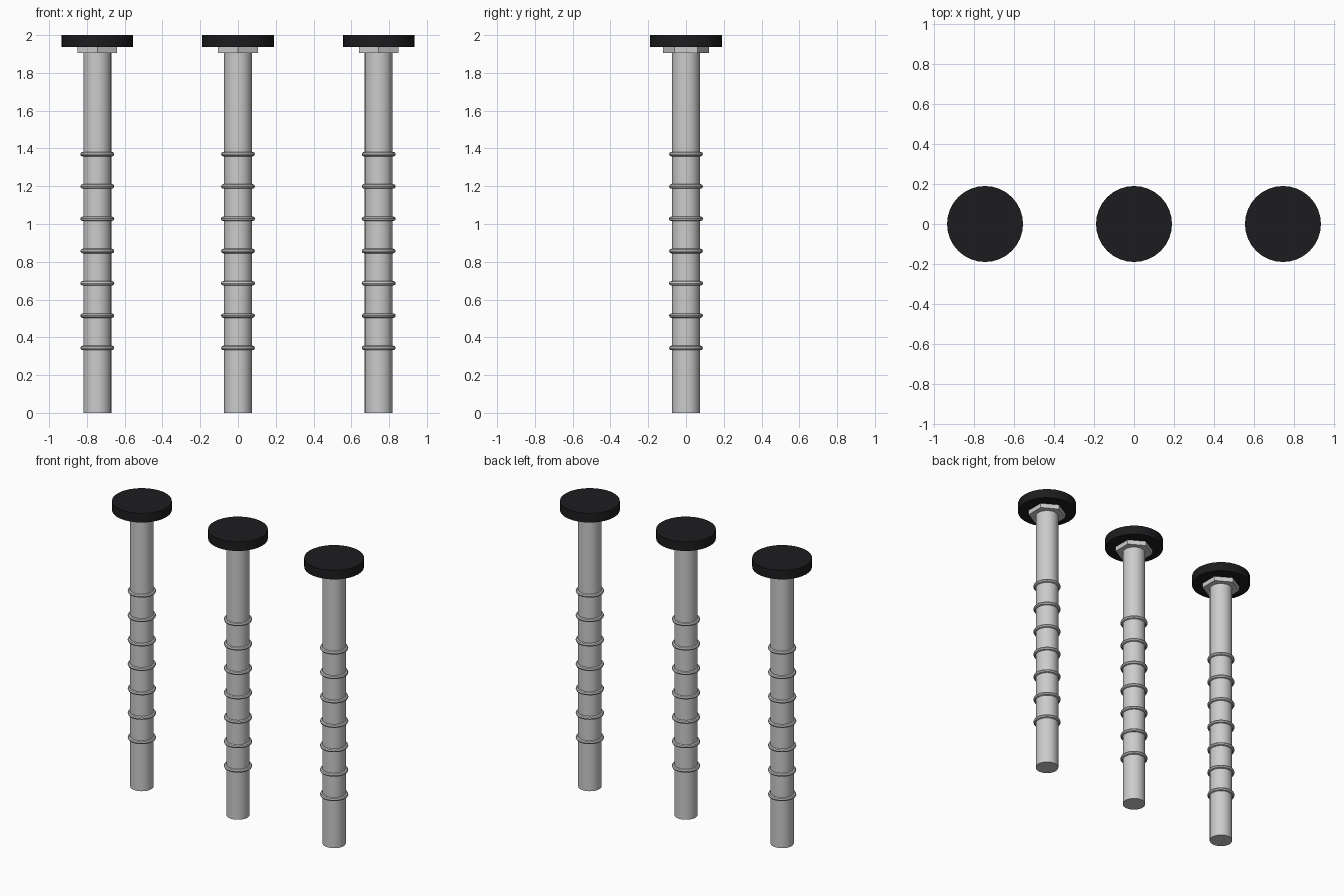
import bpy
from math import radians

if "Cube" in bpy.data.objects:
    bpy.data.objects.remove(bpy.data.objects["Cube"])

black = bpy.data.materials.new("black_rubber")
black.diffuse_color = (0.012, 0.012, 0.014, 1)
black.use_nodes = True
black.node_tree.nodes["Principled BSDF"].inputs["Base Color"].default_value = black.diffuse_color


def finish(name, mat=None, smooth=True):
    ob = bpy.context.object
    ob.name = name
    if mat:
        ob.data.materials.append(mat)
    if smooth:
        bpy.ops.object.shade_smooth_by_angle(angle=radians(35))
    return ob


def cylinder(name, x, z0, z1, radius, sides=32, mat=None, smooth=True):
    bpy.ops.mesh.primitive_cylinder_add(
        vertices=sides, radius=radius, depth=z1 - z0, location=(x, 0, (z0 + z1) / 2))
    return finish(name, mat, smooth)


for side, x in (("left", -0.745), ("middle", 0.0), ("right", 0.745)):
    # Plain shaft
    cylinder(f"{side}_shaft", x, 0, 1.92, 0.074)
    # Hexagonal nut with corners facing front and back
    cylinder(f"{side}_hex_nut", x, 1.904, 1.94, 0.122, 6, smooth=False)
    # Round cap
    cylinder(f"{side}_cap", x, 1.936, 2.0, 0.19, 32, black)
    # Thread rings
    for i in range(7):
        bpy.ops.mesh.primitive_torus_add(
            major_segments=32, minor_segments=8, major_radius=0.078,
            minor_radius=0.012, location=(x, 0, 0.344 + 0.171 * i))
        finish(f"{side}_thread_ring_{i + 1}")
